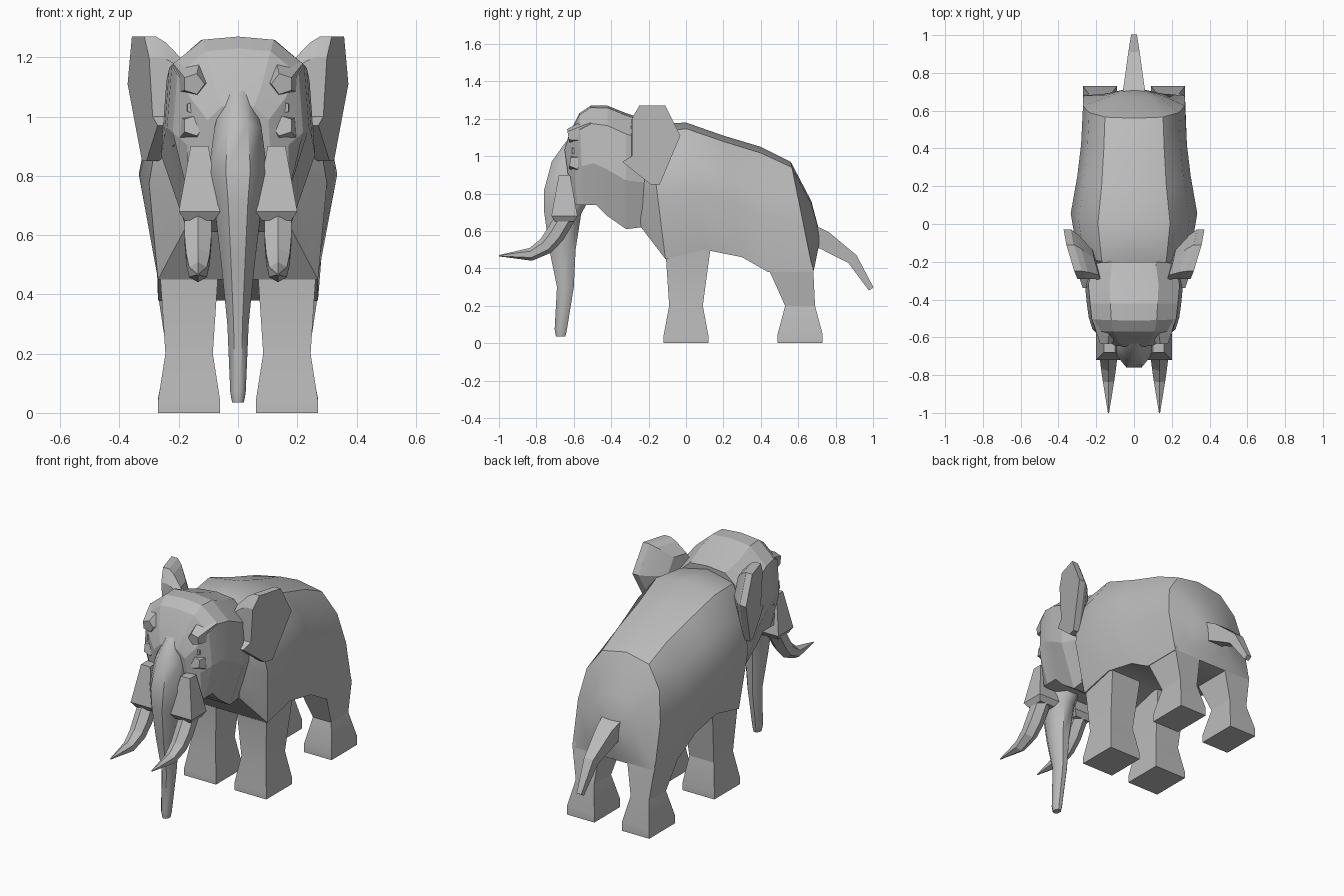
import bpy
import bmesh
from math import cos, sin, pi, tau, radians
from mathutils import Vector

cube = bpy.data.objects.get("Cube")
if cube:
    bpy.data.objects.remove(cube, do_unlink=True)

grey = (0.5, 0.5, 0.5, 1)
hide = bpy.data.materials.new("grey_hide")
hide.use_nodes = True
hide.diffuse_color = grey
hide.node_tree.nodes["Principled BSDF"].inputs["Base Color"].default_value = grey


def loft(name, rings, mirror=False, angle=15):
    """Skin a run of closed rings, cap both ends, optionally mirror across x."""
    bm = bmesh.new()
    loops = [[bm.verts.new(point) for point in ring] for ring in rings]
    count = len(loops[0])
    for near, far in zip(loops, loops[1:]):
        for i in range(count):
            j = (i + 1) % count
            bm.faces.new((near[i], near[j], far[j], far[i]))
    bm.faces.new(loops[0])
    bm.faces.new(loops[-1])
    bmesh.ops.recalc_face_normals(bm, faces=bm.faces)
    mesh = bpy.data.meshes.new(name)
    bm.to_mesh(mesh)
    bm.free()
    mesh.materials.append(hide)
    obj = bpy.data.objects.new(name, mesh)
    bpy.context.collection.objects.link(obj)
    bpy.ops.object.select_all(action="DESELECT")
    obj.select_set(True)
    bpy.context.view_layer.objects.active = obj
    bpy.ops.object.shade_smooth_by_angle(angle=radians(angle))
    if mirror:
        obj.modifiers.new("Mirror", "MIRROR")


def slice_ring(station, profile, base):
    """Symmetric slice: the profile gives (share of half width, share of drop)."""
    y, top, low, wide, lean = station
    half = [(wide * share, y + lean * drop, top + (low - top) * drop)
            for share, drop in profile]
    half.append((min(wide, base), y + lean, low))
    mirrored = [(-px, py, pz) for px, py, pz in reversed(half)]
    return [(0, y, top), *half, (0, y + lean, low), *mirrored]


def tube(x, path, sides, deep=1):
    """Rings along a path of (y, z, radius) in the plane at x."""
    points = [Vector((x, y, z)) for y, z, radius in path]
    last = len(points) - 1
    across = Vector((1, 0, 0))
    turns = [tau * (k + 0.5) / sides for k in range(sides)]
    rings = []
    for i, (y, z, radius) in enumerate(path):
        run = points[min(i + 1, last)] - points[max(i - 1, 0)]
        up = run.cross(across).normalized() * deep
        reach = radius / cos(pi / sides)
        rings.append([points[i] + (across * cos(turn) + up * sin(turn)) * reach
                      for turn in turns])
    return rings


def leg_rings(x, stations):
    """Square rings from (height, y, half width, half depth)."""
    corners = ((-1, -1), (1, -1), (1, 1), (-1, 1))
    return [[(x + wide * side, y + deep * end, z) for side, end in corners]
            for z, y, wide, deep in stations]


# Torso stations: y, top, bottom, half width, lean of the slice
torso_profile = ((.57, .05), (.88, .25), (1, .55))
torso = [
    (-.3, 1.12, .62, .18, .06),
    (-.2, 1.17, .45, .3, .09),
    (0, 1.18, .5, .335, .1),
    (.2, 1.11, .46, .3, .1),
    (.4, 1.05, .38, .28, .04),
    (.56, .97, .38, .27, .12),
    (.67, .76, .42, .15, .02),
    (.71, .61, .52, .06, 0),
]
loft("torso", [slice_ring(s, torso_profile, .27) for s in torso], angle=30)

# Legs
loft("front_legs", leg_rings(.165, [
    (0, 0, .105, .12), (.04, 0, .105, .12), (.2, 0, .08, .09), (.5, .01, .1, .12),
    (.6, .02, .08, .08)]), mirror=True)
loft("rear_legs", leg_rings(.18, [
    (0, .61, .09, .12), (.05, .61, .09, .12), (.2, .61, .06, .08),
    (.4, .56, .09, .12), (.5, .57, .07, .08)]), mirror=True)

# Head, from the nape to between the eyes
head_profile = ((.5, .02), (.93, .18), (1, .58))
head = [
    (-.2, 1.19, .62, .23, -.04),
    (-.32, 1.23, .61, .26, 0),
    (-.42, 1.27, .68, .25, 0),
    (-.51, 1.27, .74, .24, .03),
    (-.57, 1.23, .74, .22, .02),
    (-.62, 1.13, .74, .17, .04),
    (-.65, 1.04, .75, .11, .04),
]
loft("head", [slice_ring(s, head_profile, .17) for s in head])

# Trunk, from between the eyes to the tip
loft("trunk", tube(0, [
    (-.55, 1.13, .03), (-.58, 1.05, .055), (-.62, .95, .08), (-.635, .8, .1),
    (-.66, .7, .08), (-.66, .5, .056), (-.645, .3, .036), (-.67, .07, .026),
    (-.67, .035, .02)], 8, deep=1.25), angle=50)

# Tusk sockets and tusks
loft("tusk_sockets", tube(.13, [
    (-.65, .9, .03), (-.65, .68, .07), (-.65, .65, .05)], 4), mirror=True)
loft("tusks", tube(.135, [
    (-.64, .68, .045), (-.7, .58, .045), (-.75, .52, .04), (-.83, .475, .03),
    (-1, .468, .003)], 6), mirror=True)

# Faceted brows, eyes and lower lids
loft("brows", tube(.15, [(-.5, 1.13, .07), (-.63, 1.11, .03)], 5), mirror=True)
loft("eyes", tube(.15, [(-.55, 1.03, .03), (-.61, 1.03, .02)], 6), mirror=True)
loft("lower_lids", tube(.15, [(-.5, .95, .07), (-.62, .97, .03)], 5), mirror=True)

# Ears: slanted plates whose inner rings shrink into the skull
outline = [(-.29, 1.2), (-.25, 1.27), (-.11, 1.27), (-.03, 1.11),
           (-.14, .85), (-.19, .85), (-.34, .97), (-.29, 1)]
hinge = Vector((-.3, 1.07))


def ear_ring(inset, scale):
    ring = []
    for corner in outline:
        y, z = hinge + (Vector(corner) - hinge) * scale
        ring.append((.375 + .3 * y + .06 * (z - 1) - inset, y, z))
    return ring


loft("ears", [ear_ring(0, 1), ear_ring(.04, 1), ear_ring(.07, .9), ear_ring(.12, .6)],
     mirror=True)

# Tail
loft("tail", tube(0, [
    (.68, .57, .06), (.74, .55, .05), (.89, .45, .03), (.99, .29, .015)], 4), angle=20)
